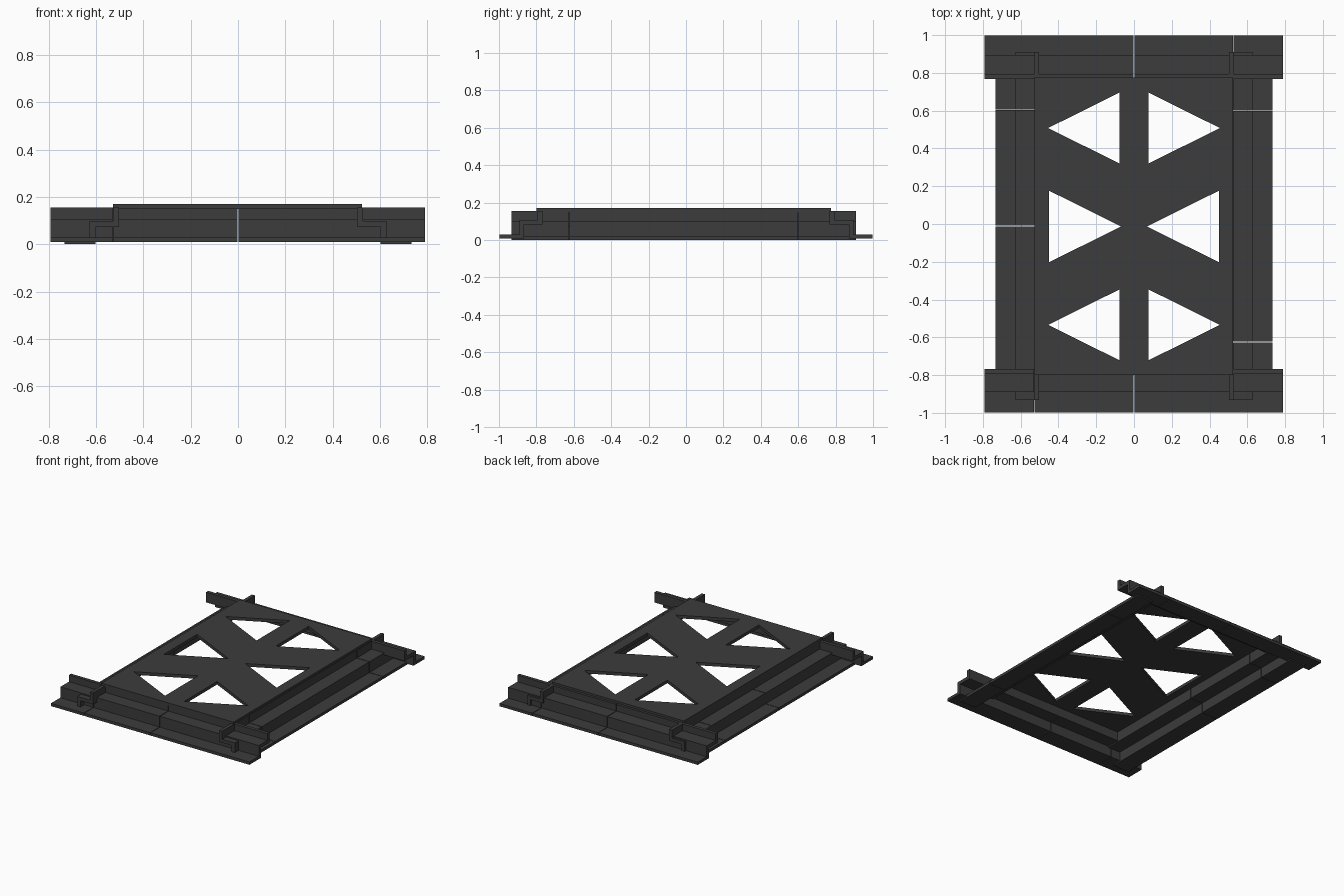
import bpy, bmesh

if "Cube" in bpy.data.objects:
    bpy.data.objects.remove(bpy.data.objects["Cube"])

mat = bpy.data.materials.new("dark_grey")
mat.diffuse_color = (0.045, 0.045, 0.045, 1)
mat.use_nodes = True
mat.node_tree.nodes["Principled BSDF"].inputs["Base Color"].default_value = mat.diffuse_color
GAP = 0.004


def rail_profile(edge, low, high, z0, t=0.025):
    """Stepped sheet section as (outward distance, height) points."""
    top, step = 0.155, z0 + 0.098
    return [(edge, z0), (edge, z0 + 0.02), (low, z0 + 0.02), (low, step),
            (high, step), (high, top), (high - t, top), (high - t, step - t),
            (low - t, step - t), (low - t, z0)]


def prism(name, rings):
    """Close two matching rings of 3D points into a solid."""
    bm = bmesh.new()
    a, b = [[bm.verts.new(p) for p in ring] for ring in rings]
    n = len(a)
    bm.faces.new(a)
    bm.faces.new(b)
    for i in range(n):
        j = (i + 1) % n
        bm.faces.new((a[i], a[j], b[j], b[i]))
    bmesh.ops.recalc_face_normals(bm, faces=bm.faces)
    me = bpy.data.meshes.new(name)
    bm.to_mesh(me)
    bm.free()
    me.materials.append(mat)
    bpy.context.collection.objects.link(bpy.data.objects.new(name, me))


def rail(name, section, sign, along_y, start, end, splits):
    """Run the section along x or y, cut into lengths by hairline seams."""
    stops = [start - GAP / 2] + splits + [end + GAP / 2]
    for i, (s, e) in enumerate(zip(stops, stops[1:])):
        rings = []
        for u in (s + GAP / 2, e - GAP / 2):
            rings.append([(sign * d, u, z) if along_y else (u, sign * d, z)
                          for d, z in section])
        prism(f"{name}_{i + 1}", rings)


# Side rails, running front to back through the end rails
side = rail_profile(0.733, 0.627, 0.527, 0.0)


def side_rail(name, sign, splits):
    # flange stops at the end rails, the stepped walls run on
    low_wall = [(0.627, 0), (0.627, 0.02)] + side[3:]
    rail(name, low_wall, sign, True, -0.932, 0.91, splits)
    flange = [(0.733, 0), (0.733, 0.02), (0.627, 0.02), (0.627, 0)]
    rail(name + "_flange", flange, sign, True, -0.932, 0.91, splits)


side_rail("left_rail", -1, [-0.01, 0.605])
side_rail("right_rail", 1, [-0.625, 0.6])

# End rails, running across the width
rail("front_rail", rail_profile(0.997, 0.89, 0.793, 0.009), -1, False,
     -0.792, 0.789, [-0.528, 0.0])
rail("back_rail", rail_profile(0.997, 0.896, 0.793, 0.009), 1, False,
     -0.792, 0.789, [0.0, 0.525])

# Raised top plate with six triangular openings
CY = -0.013
outlines = [[(-0.527, -0.8), (0.524, -0.8), (0.524, 0.775), (-0.527, 0.775)]]
for s in (-1, 1):
    for k in (-1, 1):
        y = CY + k * 0.521
        outlines.append([(s * 0.076, y - 0.188), (s * 0.076, y + 0.188),
                         (s * 0.455, y)])
    outlines.append([(s * 0.449, CY - 0.189), (s * 0.449, CY + 0.189),
                     (s * 0.068, CY)])

curve = bpy.data.curves.new("plate_outline", 'CURVE')
curve.dimensions = '2D'
curve.fill_mode = 'BOTH'
curve.extrude = 0.011
for pts in outlines:
    sp = curve.splines.new('POLY')
    sp.points.add(len(pts) - 1)
    for p, (x, y) in zip(sp.points, pts):
        p.co = (x, y, 0, 1)
    sp.use_cyclic_u = True
outline = bpy.data.objects.new("plate_outline", curve)
bpy.context.collection.objects.link(outline)
bpy.context.view_layer.update()
me = bpy.data.meshes.new_from_object(
    outline.evaluated_get(bpy.context.evaluated_depsgraph_get()))
bpy.data.objects.remove(outline)
for p in me.polygons:
    p.use_smooth = False
me.materials.clear()
me.materials.append(mat)
plate = bpy.data.objects.new("top_plate", me)
plate.location.z = 0.159
bpy.context.collection.objects.link(plate)
